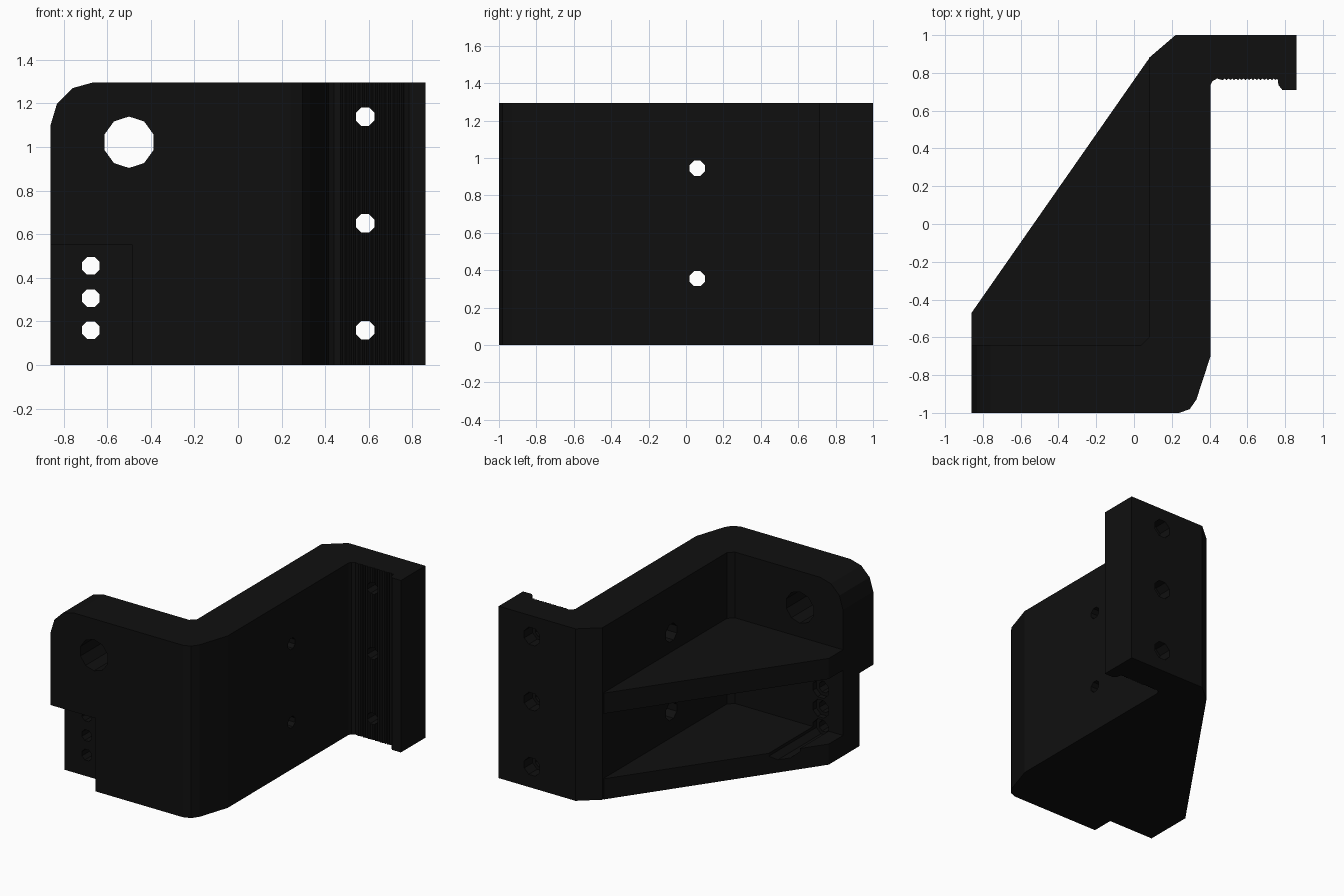
import bpy, bmesh, math
from mathutils import Matrix

cube = bpy.data.objects.get("Cube")
if cube:
    bpy.data.objects.remove(cube, do_unlink=True)

HEIGHT = 1.295
INNER_Y = -0.64          # inside face of the front plate
INNER_X = 0.08           # inside face of the side wall

black = bpy.data.materials.new("matte black")
black.use_nodes = True
colour = (0.005, 0.005, 0.005, 1)
black.diffuse_color = colour
black.node_tree.nodes["Principled BSDF"].inputs["Base Color"].default_value = colour


def prism(name, outline, low, high, axis="Z"):
    """Extrude an outline: (x, y) along Z, (x, z) along Y, or (y, z) along X."""
    place = {"Z": lambda a, b, c: (a, b, c),
             "Y": lambda a, b, c: (a, c, b),
             "X": lambda a, b, c: (c, a, b)}[axis]
    bm = bmesh.new()
    bottom = [bm.verts.new(place(a, b, low)) for a, b in outline]
    top = [bm.verts.new(place(a, b, high)) for a, b in outline]
    bm.faces.new(bottom)
    bm.faces.new(top)
    n = len(outline)
    for i in range(n):
        j = (i + 1) % n
        bm.faces.new((bottom[i], bottom[j], top[j], top[i]))
    bmesh.ops.recalc_face_normals(bm, faces=bm.faces)
    mesh = bpy.data.meshes.new(name)
    bm.to_mesh(mesh)
    bm.free()
    mesh.materials.append(black)
    obj = bpy.data.objects.new(name, mesh)
    bpy.context.collection.objects.link(obj)
    return obj


def bore(a, b, radius, low, high, axis, sides=8):
    """Polygonal hole cutter with a flat side facing sideways."""
    step = math.tau / sides
    ring = [(a + radius * math.cos((i + 0.5) * step),
             b + radius * math.sin((i + 0.5) * step)) for i in range(sides)]
    return prism("hole_cutter", ring, low, high, axis)


def combine(target, other, operation):
    """Apply a boolean and discard the helper object."""
    mod = target.modifiers.new("boolean", 'BOOLEAN')
    mod.operation = operation
    mod.solver = 'EXACT'
    mod.object = other
    graph = bpy.context.evaluated_depsgraph_get()
    mesh = bpy.data.meshes.new_from_object(target.evaluated_get(graph))
    target.modifiers.clear()
    target.data = mesh
    bpy.data.objects.remove(other, do_unlink=True)


# Folded body: front plate, side wall and back flange with a toothed grip face
teeth = [(0.47 + 0.01 * i, 0.77 if i % 2 else 0.762) for i in range(30)]
profile = [(-0.86, -1), (0.24, -1), (0.295, -0.98), (0.33, -0.93), (0.405, -0.70),
           (0.405, 0.735), (0.415, 0.757), (0.44, 0.77)] + teeth + [
           (0.765, 0.735), (0.785, 0.71), (0.86, 0.71), (0.86, 1), (0.22, 1),
           (INNER_X, 0.88), (INNER_X, INNER_Y + 0.04), (INNER_X - 0.04, INNER_Y),
           (-0.86, INNER_Y)]
bracket = prism("bracket", profile, 0, HEIGHT)

# Triangular ribs inside the fold
for low, high in ((0, 0.155), (0.645, 0.80)):
    rib = prism("rib", [(-0.86, -0.47), (-0.86, -0.72), (0.15, -0.72),
                        (0.15, 0.87), (INNER_X - 0.005, 0.87)], low, high)
    combine(bracket, rib, 'UNION')

# Rounded top corner of the front plate
corner = prism("corner_cutter", [(-0.86, 1.10), (-0.83, 1.20), (-0.76, 1.27),
                                 (-0.67, HEIGHT), (-0.67, 1.5), (-1, 1.5), (-1, 1.10)],
               -1.2, -0.4, "Y")
combine(bracket, corner, 'DIFFERENCE')

# Recess in the lower front corner
recess = prism("recess_cutter", [(-1, -0.1), (-0.485, -0.1), (-0.485, 0.55), (-1, 0.55)],
               -1.2, -0.835, "Y")
combine(bracket, recess, 'DIFFERENCE')

# Large hole in the front plate
combine(bracket, bore(-0.5, 1.022, 0.118, -1.2, -0.4, "Y", 10), 'DIFFERENCE')

# Screw holes in the front plate, with head clearance cut through the rib
for z in (0.16, 0.307, 0.455):
    combine(bracket, bore(-0.675, z, 0.044, -1.2, -0.5, "Y"), 'DIFFERENCE')
    combine(bracket, bore(-0.675, z, 0.07, INNER_Y - 0.04, 0.3, "Y"), 'DIFFERENCE')

# Countersunk screw holes in the back flange
for z in (0.16, 0.65, 1.14):
    combine(bracket, bore(0.583, z, 0.046, 0.6, 1.2, "Y"), 'DIFFERENCE')
    combine(bracket, bore(0.583, z, 0.07, 0.9, 1.2, "Y"), 'DIFFERENCE')

# Countersunk screw holes in the side wall
for z in (0.355, 0.945):
    combine(bracket, bore(0.06, z, 0.044, 0, 0.6, "X"), 'DIFFERENCE')
    combine(bracket, bore(0.06, z, 0.07, -0.05, INNER_X + 0.1, "X"), 'DIFFERENCE')
